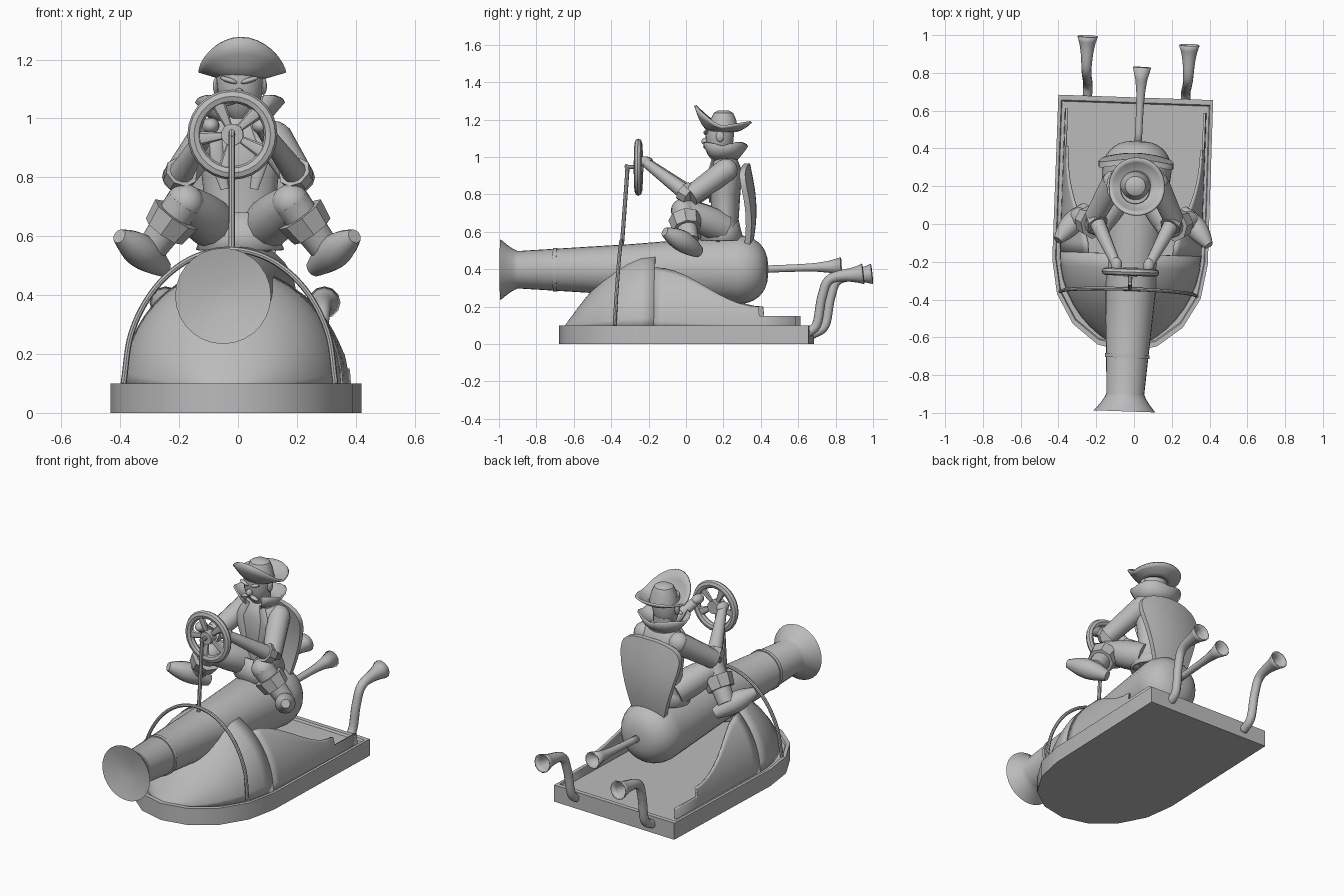
import bpy, bmesh
from math import sin, cos, pi, radians, asin
from mathutils import Vector, Matrix

default_cube = bpy.data.objects.get("Cube")
if default_cube:
    bpy.data.objects.remove(default_cube)

X, Y, Z = Matrix.Identity(3)
SKEW = Matrix.Rotation(radians(-2), 4, 'Z')
SIDES = ((1, "left_"), (-1, "right_"))

grey = bpy.data.materials.new("plain grey")
grey.use_nodes = True
grey.diffuse_color = (.5, .5, .5, 1)
grey.node_tree.nodes["Principled BSDF"].inputs["Base Color"].default_value = grey.diffuse_color


def finish(name, bm, solid=0):
    """Turn a bmesh into a smooth-shaded grey object, optionally thickened."""
    bmesh.ops.recalc_face_normals(bm, faces=bm.faces)
    bm.transform(SKEW)
    mesh = bpy.data.meshes.new(name)
    bm.to_mesh(mesh)
    bm.free()
    mesh.materials.append(grey)
    mesh.shade_smooth()
    mesh.set_sharp_from_angle(angle=radians(35))
    ob = bpy.data.objects.new(name, mesh)
    bpy.context.scene.collection.objects.link(ob)
    if solid:
        ob.modifiers.new("thickness", 'SOLIDIFY').thickness = solid


def loft(name, rings, closed=True, caps=True, loop=False, solid=0):
    """Skin a list of equal-length point rings."""
    bm = bmesh.new()
    rows = [[bm.verts.new(point) for point in ring] for ring in rings]
    pairs = list(zip(rows, rows[1:]))
    if loop:
        pairs.append((rows[-1], rows[0]))
    count = len(rows[0])
    for a, b in pairs:
        for i in range(count if closed else count - 1):
            j = (i + 1) % count
            bm.faces.new((a[i], a[j], b[j], b[i]))
    if caps and closed and not loop:
        bm.faces.new(rows[0])
        bm.faces.new(rows[-1])
    finish(name, bm, solid)


def turns(n):
    return [2 * pi * k / n for k in range(n)]


def ring(center, u, w, n=16):
    """Ellipse of points spanned by the axes u and w."""
    return [center + u * cos(a) + w * sin(a) for a in turns(n)]


def smooth_path(points, steps=6):
    """Smooth curve through a few points."""
    p = [Vector(point) for point in points]
    p = [2 * p[0] - p[1]] + p + [2 * p[-1] - p[-2]]
    path = []
    for a, b, c, d in zip(p, p[1:], p[2:], p[3:]):
        for t in (k / steps for k in range(steps)):
            path.append(b + (c - a) * t / 2 + (2 * a - 5 * b + 4 * c - d) * t ** 2 / 2
                        + (3 * b - a - 3 * c + d) * t ** 3 / 2)
    return path + [p[-2]]


def taper(start, end, bulge=0):
    return lambda t: start + (end - start) * t + bulge * sin(pi * t)


def flare(start, growth, power):
    return lambda t: start + growth * t ** power


def sweep(name, points, radius, n=12, flat=1, caps=True, solid=0):
    """Tube along a smooth path; radius is a function of progress."""
    path = smooth_path(points)
    rings, side, last = [], None, None
    for i, point in enumerate(path):
        ahead, behind = path[min(i + 1, len(path) - 1)], path[max(i - 1, 0)]
        along = (ahead - behind).normalized()
        if last:
            side = last.rotation_difference(along) @ side
        else:
            side = (along.cross(Y) if abs(along.y) < .9 else along.orthogonal()).normalized()
        last = along
        r = radius(i / (len(path) - 1))
        rings.append(ring(point, side * r, side.cross(along) * r * flat, n))
    loft(name, rings, caps=caps, solid=solid)


def stack(name, y, depth, profile, caps=True, solid=0):
    """Upright body of ovals from (height, half width) pairs."""
    rings = [ring(Y * y + Z * z, X * r, Y * r * depth, 20) for z, r in profile]
    loft(name, rings, caps=caps, solid=solid)


def ball(name, place, size, tilt=0):
    bm = bmesh.new()
    bmesh.ops.create_uvsphere(bm, u_segments=14, v_segments=9, radius=1)
    bm.transform(Matrix.LocRotScale(Vector(place), Matrix.Rotation(tilt, 3, 'Y'), Vector(size)))
    finish(name, bm)


# Flat hull slab with a low rim: straight sides and stern, faceted bow
bow = [pi / 8 * k for k in range(-4, 5)]
outline = [(-.41, .67)] + [(.412 * sin(a), -.2 - .48 * cos(a)) for a in bow] + [(.41, .67)]
loft("hull", [[(x * size - .014, y * size, z) for x, y in outline]
              for size, z in ((1, 0), (1, .1), (.96, .1), (.95, .088))])

# Cowl: domed bow, then side walls that sweep down to a low rear ledge
dome = []
for k in range(11):
    a = radians(85 - 8.5 * k)
    width, height = .375 * cos(a) ** 1.3, .41 * cos(a) ** 2.2
    arc = [pi * j / 24 for j in range(25)]
    dome.append([(width * cos(b) - .012, -.16 - .5 * sin(a), .085 + height * sin(b)) for b in arc])
loft("cowl_dome", dome, closed=False, solid=.012)
walls = []
for k in range(11):
    t = k / 10
    walls.append((-.16 + .56 * t, .305 + .105 * cos(pi * t)))
walls += [(y, .15) for y in (.405, .6)]
for s, side in SIDES:
    rows = []
    for y, cut in walls:
        top = asin((cut - .085) / .41)
        arc = [top * k / 10 for k in range(11)]
        rows.append([(s * .375 * cos(a) - .012, y, .085 + .41 * sin(a)) for a in arc])
    loft(side + "cowl_wall", rows, closed=False, solid=.012)

# Cannon: dished flaring muzzle, widening barrel, rounded butt
axis = Y + X * .016
profile = [(-.965, .05)]
for k in range(6):
    t = 1 - k / 5
    profile.append((-.9 - .093 * t, .1 + .063 * t ** 1.3))
profile.append((-.28, .138))
for k in range(9):
    a = 1.5 * k / 8
    profile.append((.28 + .16 * sin(a), .184 * cos(a) ** .75))
loft("cannon", [ring(axis * y + Z * .397, X * r, Z * r, 28) for y, r in profile])
sweep("barrel_band", [axis * y + Z * .397 for y in (-.71, -.69)], taper(.118, .118), n=28)
sweep("tail_pipe", [axis * .42 + Z * .4, axis * .83 + Z * .415], flare(.02, .03, 5), caps=False, solid=.006)

# Bent exhaust horns at the stern
for s, side in SIDES:
    bend = [(.26, .65, .05), (.26, .72, .1), (.265, .75, .25), (.27, .8, .35), (.27, .97, .375)]
    sweep(side + "exhaust", [(s * x - .01, y - s * .014, z) for x, y, z in bend], flare(.025, .03, 10),
          caps=False, solid=.006)

# Hoop over the barrel
arch = [pi * k / 8 for k in range(9)]
sweep("hoop", [(.36 * cos(a) - .016, -.37 + .025 * sin(a), .1 + .455 * sin(a)) for a in arch],
      taper(.01, .01), n=8)

# Steering column and wheel
hub = Vector((-.01, -.255, .945))
post = hub - Y * .06
sweep("steering_column", [(-.01, -.343, .53), post - Z * .03, post, hub], taper(.011, .011), n=8)
rim = []
for a in turns(28):
    out = X * cos(a) + Z * sin(a)
    rim.append(ring(hub + out * .13, out * .023, Y * .02, 8))
loft("wheel_rim", rim, loop=True)
sweep("wheel_hub", [hub - Y * .025, hub + Y * .025], taper(.038, .038))
for a in turns(5):
    out = X * cos(a + 2) + Z * sin(a + 2)
    sweep("wheel_spoke", [hub + out * .03, hub + out * .12], taper(.012, .026), n=8, flat=.5)

# Curved seat back, widest near its rounded top
shells = []
for k in range(15):
    t = sin(pi / 2 * k / 14) * .998
    width = (.09 + .15 * t) * (1 - t ** 10) ** .5
    across = [width * j / 5 for j in range(-5, 6)]
    bowed = [Vector((x, .33 + .035 * sin(pi * t) - .9 * x * x, .46 + .505 * t)) for x in across]
    shells.append([p - Y * .018 for p in bowed] + [p + Y * .012 for p in reversed(bowed)])
loft("seat_back", shells)

# Driver's body
stack("torso", .21, .62, [(.56, .13), (.66, .115), (.8, .13), (.92, .148), (.98, .11), (1.02, .06), (1.06, .06)])
stack("coat_skirt", .19, .8, [(.68, .11), (.61, .13), (.555, .15)], caps=False, solid=.012)

# Arms, legs and face parts, mirrored
for s, side in SIDES:
    flip = Matrix.Diagonal((s, 1, 1))
    shoulder = flip @ Vector((.115, .22, .93))
    elbow = flip @ Vector((.21, .03, .79))
    hand = flip @ Vector((.085, -.22, .975))
    hip = flip @ Vector((.07, .2, .62))
    knee = flip @ Vector((.18, -.01, .715))
    ankle = flip @ Vector((.3, .03, .55))
    heel = flip @ Vector((.255, .08, .49))
    instep = flip @ Vector((.33, -.01, .55))
    toe = flip @ Vector((.4, -.1, .6))

    sweep(side + "upper_arm", [shoulder, elbow], taper(.064, .054))
    ball(side + "shoulder", shoulder, (.062, .06, .062))
    sweep(side + "sleeve_cuff", [elbow, elbow.lerp(hand, .15)], taper(.05, .058), n=8)
    sweep(side + "forearm", [elbow, hand], taper(.045, .025))
    ball(side + "hand", hand, (.03, .042, .028))
    sweep(side + "thigh", [hip, knee], taper(.082, .062, .01))
    ball(side + "knee", knee, (.066, .064, .062))
    sweep(side + "shin", [knee, ankle], taper(.065, .05))
    sweep(side + "boot_cuff", [knee.lerp(ankle, .25), knee.lerp(ankle, .6)], taper(.088, .076), n=8)
    sweep(side + "boot", [heel, instep, toe], taper(.03, .025, .03))
    sweep(side + "lapel", [(s * .05, .15, 1), (s * .08, .13, .9), (s * .05, .13, .76)],
          taper(.018, .014, .01), flat=.4)
    ball(side + "ear", (s * .08, .185, 1.11), (.012, .022, .03))
    ball(side + "eyebrow", (s * .035, .108, 1.13), (.032, .014, .009), -s * .3)
    ball(side + "moustache", (s * .03, .107, 1.055), (.03, .014, .01), s * .3)

# Head and nose
stack("head", .18, .97, [(1, .03), (1.03, .06), (1.08, .075), (1.13, .08), (1.18, .075)])
ball("nose", (0, .104, 1.083), (.017, .022, .02))

# Flared collar, open at the front
collar = []
for k in range(17):
    a = radians(-55 + 290 * k / 16)
    out = X * cos(a) + Y * sin(a) * .85
    neck = Y * .2 + Z * .985
    point = .02 * abs(sin(2 * a))
    collar.append([neck + out * .075, neck + out * .11 + Z * .035, neck + out * .145 + Z * (.075 + point)])
loft("collar", collar, closed=False, solid=.01)

# Hat: low crown and a brim turned up high at the front
stack("hat_crown", .2, .97, [(1.14, .082), (1.2, .07), (1.235, .054), (1.248, .03)])
brim = []
for a in turns(32):
    lift = .11 * max(0, -sin(a)) ** 1.4 + .025 * max(0, sin(a))
    out = X * cos(a) + Y * sin(a)
    edge = [k / 4 for k in range(5)]
    brim.append([Y * .2 + X * .008 + out * (.07 + .075 * t) + Z * (1.145 + .022 * t + lift * t * t) for t in edge])
loft("hat_brim", brim, closed=False, loop=True, solid=.012)
